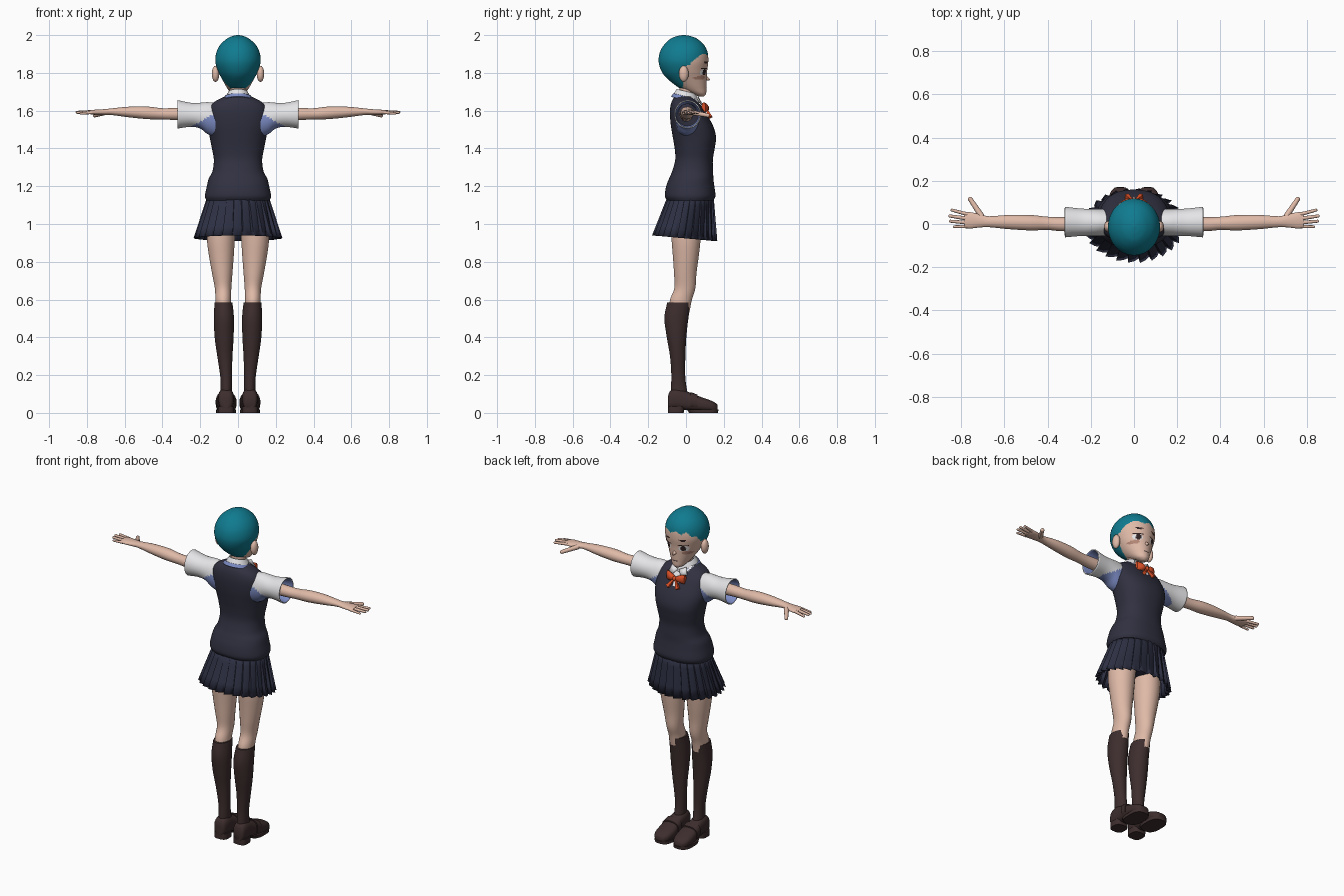
import bpy, bmesh, math
from mathutils import Matrix, Vector

old_cube = bpy.data.objects.get("Cube")
if old_cube:
    bpy.data.objects.remove(old_cube, do_unlink=True)


def material(name, r, g, b):
    mat = bpy.data.materials.new(name)
    mat.use_nodes = True
    mat.diffuse_color = (r, g, b, 1)
    shader = next(n for n in mat.node_tree.nodes if n.type == 'BSDF_PRINCIPLED')
    shader.inputs["Base Color"].default_value = (r, g, b, 1)
    shader.inputs["Roughness"].default_value = 0.8
    return mat


skin = material("skin", .74, .49, .39)
hair = material("teal hair", .005, .2, .28)
white = material("white cloth", .8, .8, .82)
blue = material("shaded blue cloth", .2, .26, .55)
navy = material("navy knit", .03, .03, .052)
pleat = material("skirt navy", .026, .029, .055)
brown = material("dark brown", .048, .027, .027)
orange = material("orange ribbon", .7, .08, .02)
dark = material("eye dark", .03, .015, .015)
blush = material("cheek blush", .45, .24, .18)


def finish(name, bm, mats, mirror=False, rule=None, angle=50, thick=0):
    bmesh.ops.recalc_face_normals(bm, faces=bm.faces)
    mesh = bpy.data.meshes.new(name)
    bm.to_mesh(mesh)
    bm.free()
    for mat in mats:
        mesh.materials.append(mat)
    if rule:
        for poly in mesh.polygons:
            poly.material_index = rule(poly.center, poly.normal)
    obj = bpy.data.objects.new(name, mesh)
    bpy.context.collection.objects.link(obj)
    bpy.ops.object.select_all(action='DESELECT')
    obj.select_set(True)
    bpy.context.view_layer.objects.active = obj
    bpy.ops.object.shade_smooth_by_angle(angle=math.radians(angle))
    if thick:
        shell = obj.modifiers.new("shell", 'SOLIDIFY')
        shell.thickness, shell.offset = thick, -1
        shell.material_offset = 1
    if mirror:
        obj.modifiers.new("mirror", 'MIRROR')
    return obj


def smooth_rows(rows, steps):
    # Pass a smooth spline through the section rows
    out = []
    for i in range(len(rows) - 1):
        p = [rows[max(i - 1, 0)], rows[i], rows[i + 1], rows[min(i + 2, len(rows) - 1)]]
        for k in range(steps):
            t = k / steps
            out.append([b + .5 * t * (c - a + t * (2*a - 5*b + 4*c - d + t * (3*(b - c) + d - a)))
                        for a, b, c, d in zip(*p)])
    return out + [rows[-1]]


def loft(name, rows, mats, axis='z', segs=24, steps=4, power=2, cap=True, tilt=0, **kw):
    # Each row is a position on the axis and the limits of its oval section
    bm = bmesh.new()
    rings = []
    for t, a0, a1, b0, b1 in smooth_rows(rows, steps):
        ring = []
        for i in range(segs):
            u = math.tau * (i + .5) / segs
            c, s = (math.copysign(abs(f(u)) ** (2 / power), f(u)) for f in (math.cos, math.sin))
            a = (a0 + a1 + (a1 - a0) * c) / 2
            b = (b0 + b1 + (b1 - b0) * s) / 2
            co = {'x': (t, a, b), 'y': (a, t, b), 'z': (a, b, t - tilt * b)}[axis]
            ring.append(bm.verts.new(co))
        rings.append(ring)
    for lo, hi in zip(rings, rings[1:]):
        for i in range(segs):
            j = (i + 1) % segs
            bm.faces.new((lo[i], lo[j], hi[j], hi[i]))
    if cap:
        bm.faces.new(rings[0])
        bm.faces.new(rings[-1])
    return finish(name, bm, mats, **kw)


def centred(rows):
    return [(z, -w, w, back, front) for z, w, back, front in rows]


def rod(bm, start, end, r0, r1, segs=12):
    start, end = Vector(start), Vector(end)
    way = end - start
    mat = Matrix.Translation((start + end) / 2) @ way.to_track_quat('Z', 'Y').to_matrix().to_4x4()
    bmesh.ops.create_cone(bm, cap_ends=True, segments=segs, radius1=r0, radius2=r1,
                          depth=way.length, matrix=mat)


def ball(bm, centre, size):
    bmesh.ops.create_uvsphere(bm, u_segments=16, v_segments=10, radius=1,
                              matrix=Matrix.Translation(centre) @ Matrix.Diagonal((*size, 1)))


# Head: hair, skin and face details are chosen by position
def head_colour(c, n):
    x, y, z = abs(c.x), c.y, c.z

    def inside(cx, cz, rx, rz):
        return y > 0 and ((x - cx) / rx) ** 2 + ((z - cz) / rz) ** 2 < 1
    rise = min(max((y - .02) / .07, 0), 1)
    fringe = 1.835 + .055 * rise + .016 * abs((c.x * 28 + y * 20) % 2 - 1)
    if z > fringe or (y < -.015 and z > 1.705):
        return 1
    if inside(.048, 1.804, .013, .018) or inside(.05, 1.823, .027, .005):
        return 3
    if inside(.05, 1.804, .025, .018):
        return 2
    if inside(.05, 1.855, .024, .004) or inside(0, 1.722, .016, .003):
        return 3
    return 4 if inside(.062, 1.775, .022, .011) else 0


loft("head", centred([
    (1.676, .014, .065, .095), (1.69, .036, .03, .106), (1.72, .058, -.035, .108),
    (1.77, .086, -.1, .11), (1.81, .106, -.13, .112), (1.86, .12, -.145, .118),
    (1.91, .114, -.138, .114), (1.95, .093, -.115, .094), (1.98, .06, -.083, .06),
    (1.994, .032, -.05, .027), (2, .006, -.018, -.004)]),
    [skin, hair, white, dark, blush], segs=120, steps=9, rule=head_colour)

bm = bmesh.new()
rod(bm, (0, .104, 1.772), (0, .128, 1.763), .013, .002)
finish("nose", bm, [skin])
bm = bmesh.new()
ball(bm, (.119, -.012, 1.795), (.02, .026, .043))
finish("ears", bm, [skin], mirror=True)
loft("neck", centred([(1.6, .05, -.045, .05), (1.66, .043, -.038, .045),
                      (1.74, .043, -.035, .045)]), [skin])


# Vest with a white shirt opening at the neck
def vest_colour(c, n):
    return 1 if c.y > .01 and abs(c.x) < .6 * (c.z - 1.565) and abs(c.x) < .075 else 0


loft("vest", centred([
    (1.125, .168, -.1, .145), (1.15, .175, -.112, .156), (1.2, .165, -.105, .15),
    (1.24, .155, -.09, .145), (1.28, .135, -.073, .144), (1.34, .128, -.057, .142),
    (1.4, .138, -.06, .152), (1.46, .15, -.07, .159), (1.52, .162, -.08, .143),
    (1.58, .162, -.085, .11), (1.62, .15, -.083, .085), (1.65, .12, -.075, .06),
    (1.675, .07, -.06, .04)]), [navy, white], segs=80, steps=5, power=2.3, rule=vest_colour)

# Shirt collar: a blue band below a white fold
loft("collar_band", centred([(1.655, .082, -.08, .07), (1.675, .07, -.068, .062)]),
     [blue], cap=False, tilt=.25, thick=.004)
loft("collar", centred([(1.66, .072, -.072, .072), (1.68, .062, -.062, .062),
                        (1.702, .049, -.05, .05)]), [white], cap=False, tilt=.25, thick=.006)
bm = bmesh.new()
bm.faces.new([bm.verts.new(p) for p in
              [(.004, .07, 1.655), (.045, .06, 1.675), (.06, .075, 1.635), (.03, .092, 1.622)]])
finish("collar_points", bm, [white], mirror=True, thick=.005)

# Ribbon bow
loft("bow_loops", [(0, .095, .112, 1.606, 1.62), (.03, .086, .12, 1.594, 1.638),
                   (.06, .082, .104, 1.588, 1.645)], [orange], axis='x', segs=12, mirror=True)
bm = bmesh.new()
ball(bm, (0, .11, 1.613), (.012, .013, .014))
rod(bm, (.006, .108, 1.608), (.034, .13, 1.565), .006, .014, segs=4)
finish("bow_knot_and_tails", bm, [orange], mirror=True, angle=30)


# Sleeves: white outside, blue lining and armpits
def sleeve_colour(c, n):
    return 1 if c.z < 1.57 - .55 * (c.x - .15) and c.x < .27 else 0


loft("sleeves", [(.11, -.055, .07, 1.455, 1.64), (.16, -.056, .07, 1.475, 1.645),
                 (.2, -.055, .07, 1.505, 1.642), (.25, -.056, .072, 1.514, 1.642),
                 (.32, -.062, .08, 1.505, 1.656)], [white, blue], axis='x', segs=40, steps=6,
     cap=False, mirror=True, rule=sleeve_colour, thick=.006)

# Arms and hands
loft("arms", [(.1, -.035, .04, 1.54, 1.62), (.32, -.034, .032, 1.55, 1.615),
              (.4, -.028, .034, 1.553, 1.613), (.48, -.03, .042, 1.555, 1.622),
              (.58, -.024, .042, 1.565, 1.621), (.67, -.015, .036, 1.577, 1.612),
              (.71, -.016, .045, 1.577, 1.608), (.76, -.021, .055, 1.578, 1.605),
              (.785, -.016, .05, 1.582, 1.602)], [skin], axis='x', mirror=True)
bm = bmesh.new()
for root, tip, r in [((.77, .045, 1.593), (.842, .064, 1.59), .009),
                     ((.77, .025, 1.594), (.852, .037, 1.592), .0095),
                     ((.77, .006, 1.593), (.85, .013, 1.59), .009),
                     ((.77, -.012, 1.59), (.832, -.012, 1.585), .008),
                     ((.705, .035, 1.59), (.758, .115, 1.575), .014)]:
    rod(bm, root, tip, r, r * .75)
    ball(bm, tip, [r * .78] * 3)
finish("fingers", bm, [skin], mirror=True)

# Pleated skirt: folds deepen towards the hem
bm = bmesh.new()
pleats = 26
rings = []
for k in range(5):
    t = k / 4
    ring = []
    for i in range(pleats):
        for step, fold in ((0, 1), (.55, .55), (.92, 0)):
            u = math.tau * (i + step) / pleats
            grow = 1 - (1 - fold) * (.03 + .09 * t)
            x = (.162 + .073 * t) * math.cos(u) * grow
            y = .025 - .032 * t + (.122 + .052 * t) * math.sin(u) * grow
            z = 1.15 - t * (.225 + .015 * math.sin(u))
            ring.append(bm.verts.new((x, y, z)))
    rings.append(ring)
for hi, lo in zip(rings, rings[1:]):
    for i in range(len(hi)):
        j = (i + 1) % len(hi)
        bm.faces.new((hi[i], lo[i], lo[j], hi[j]))
finish("pleated_skirt", bm, [pleat], angle=25, thick=.003)
loft("hips", centred([(.97, .05, -.04, .06), (1, .14, -.08, .1), (1.13, .15, -.085, .13)]), [pleat])

# Legs, socks and loafers
loft("legs", [(.54, .035, .118, -.09, .02), (.6, .037, .12, -.085, .032),
              (.66, .035, .123, -.062, .05), (.74, .029, .138, -.064, .056),
              (.83, .022, .154, -.07, .068), (.92, .016, .165, -.077, .078),
              (1.04, .005, .165, -.08, .085)], [skin], mirror=True)
loft("socks", [(.06, .032, .095, -.08, .02), (.13, .032, .092, -.08, .004),
               (.2, .032, .095, -.078, -.004), (.3, .029, .11, -.085, -.003),
               (.4, .023, .124, -.102, .002), (.5, .021, .128, -.115, .013),
               (.575, .028, .125, -.102, .025), (.585, .03, .123, -.099, .026)],
     [brown], mirror=True)
loft("shoes", [(-.096, .04, .09, .025, .085), (-.085, .028, .1, .02, .115),
               (-.05, .022, .105, .02, .128), (0, .02, .107, .015, .115),
               (.05, .012, .114, .01, .095), (.1, .009, .117, .007, .077),
               (.145, .018, .11, .006, .06), (.168, .038, .09, .008, .042)],
     [brown], axis='y', power=2.7, mirror=True)
loft("shoe_straps", [(.025, .012, .116, .02, .11), (.062, .007, .119, .015, .097)],
     [brown], axis='y', power=2.7, mirror=True)
loft("shoe_heels", [(0, .022, .106, -.096, -.012), (.035, .022, .106, -.096, -.006)],
     [brown], power=3, steps=1, mirror=True)
loft("shoe_soles", [(0, .01, .116, .015, .17), (.018, .01, .116, .005, .172)],
     [brown], power=2.8, steps=1, mirror=True)
